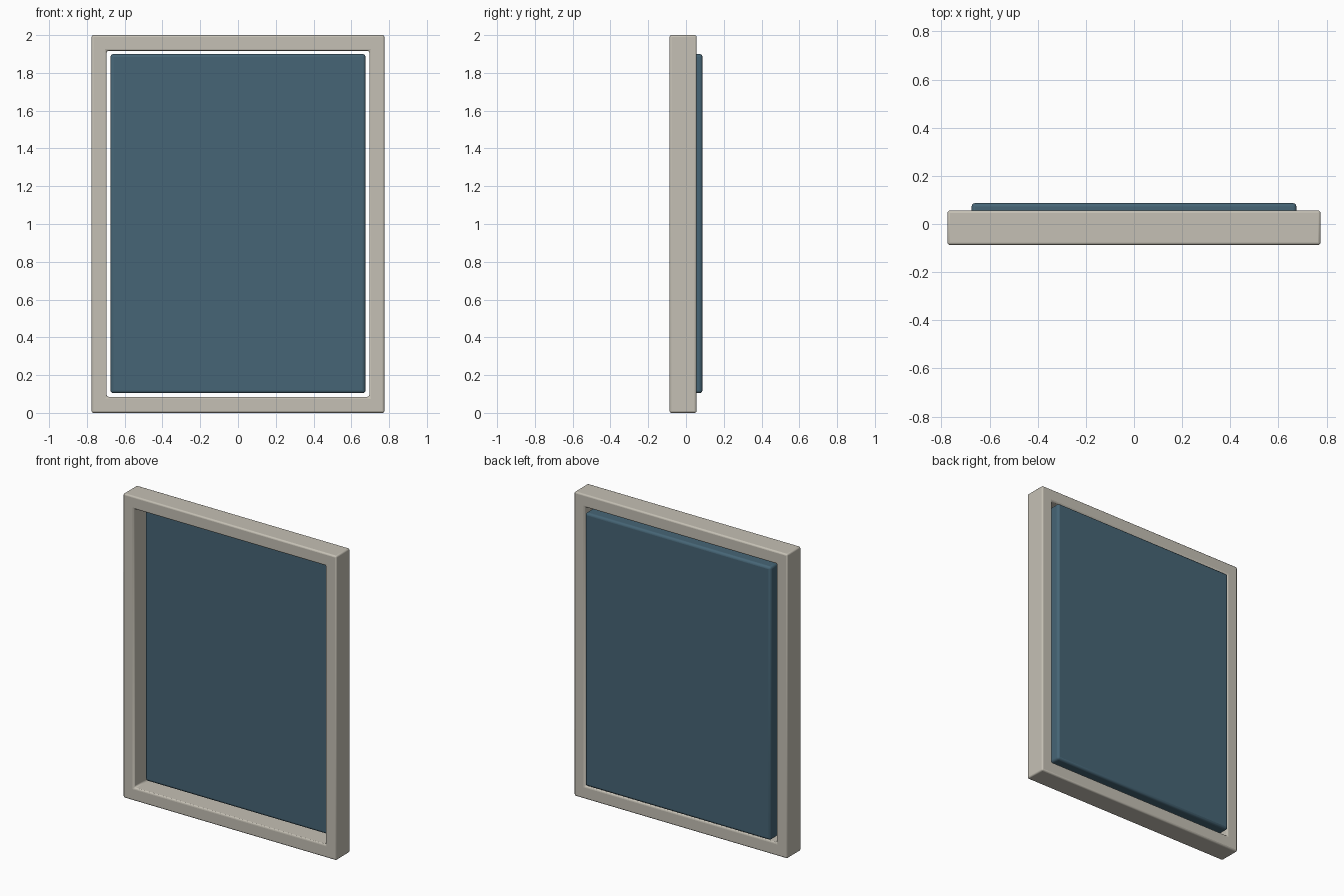
import bpy
import bmesh

cube = bpy.data.objects.get("Cube")
if cube:
    bpy.data.objects.remove(cube, do_unlink=True)


def material(name, rgb):
    mat = bpy.data.materials.new(name)
    mat.use_nodes = True
    mat.diffuse_color = (*rgb, 1)
    mat.node_tree.nodes["Principled BSDF"].inputs["Base Color"].default_value = (*rgb, 1)
    return mat


def rectangle(bm, half_width, bottom, top, y):
    corners = [(-half_width, bottom), (half_width, bottom), (half_width, top), (-half_width, top)]
    return [bm.verts.new((x, y, z)) for x, z in corners]


def finish(name, bm, mat, bevel):
    bmesh.ops.recalc_face_normals(bm, faces=bm.faces)
    mesh = bpy.data.meshes.new(name)
    bm.to_mesh(mesh)
    bm.free()
    mesh.materials.append(mat)
    obj = bpy.data.objects.new(name, mesh)
    bpy.context.collection.objects.link(obj)
    mod = obj.modifiers.new("Rounded edges", "BEVEL")
    mod.width = bevel
    mod.segments = 3
    mod.limit_method = "ANGLE"
    bpy.ops.object.select_all(action="DESELECT")
    obj.select_set(True)
    bpy.context.view_layer.objects.active = obj
    bpy.ops.object.shade_smooth_by_angle()
    return obj


cream = material("warm cream", (0.56, 0.53, 0.46))
blue = material("slate blue", (0.061, 0.13, 0.18))

# Frame: rectangular ring with an open middle
front, back = -0.087, 0.056
bm = bmesh.new()
loops = [
    rectangle(bm, 0.775, 0, 2, front),
    rectangle(bm, 0.775, 0, 2, back),
    rectangle(bm, 0.695, 0.085, 1.917, back),
    rectangle(bm, 0.695, 0.085, 1.917, front),
]
for k in range(4):
    a, b = loops[k], loops[(k + 1) % 4]
    for i in range(4):
        j = (i + 1) % 4
        bm.faces.new((a[i], a[j], b[j], b[i]))
finish("frame", bm, cream, 0.01)

# Panel: rounded slab floating in the opening, proud of the back
bm = bmesh.new()
near = rectangle(bm, 0.675, 0.104, 1.9, 0.0)
far = rectangle(bm, 0.675, 0.104, 1.9, 0.087)
bm.faces.new(near)
bm.faces.new(far)
for i in range(4):
    j = (i + 1) % 4
    bm.faces.new((near[i], near[j], far[j], far[i]))
finish("panel", bm, blue, 0.015)
